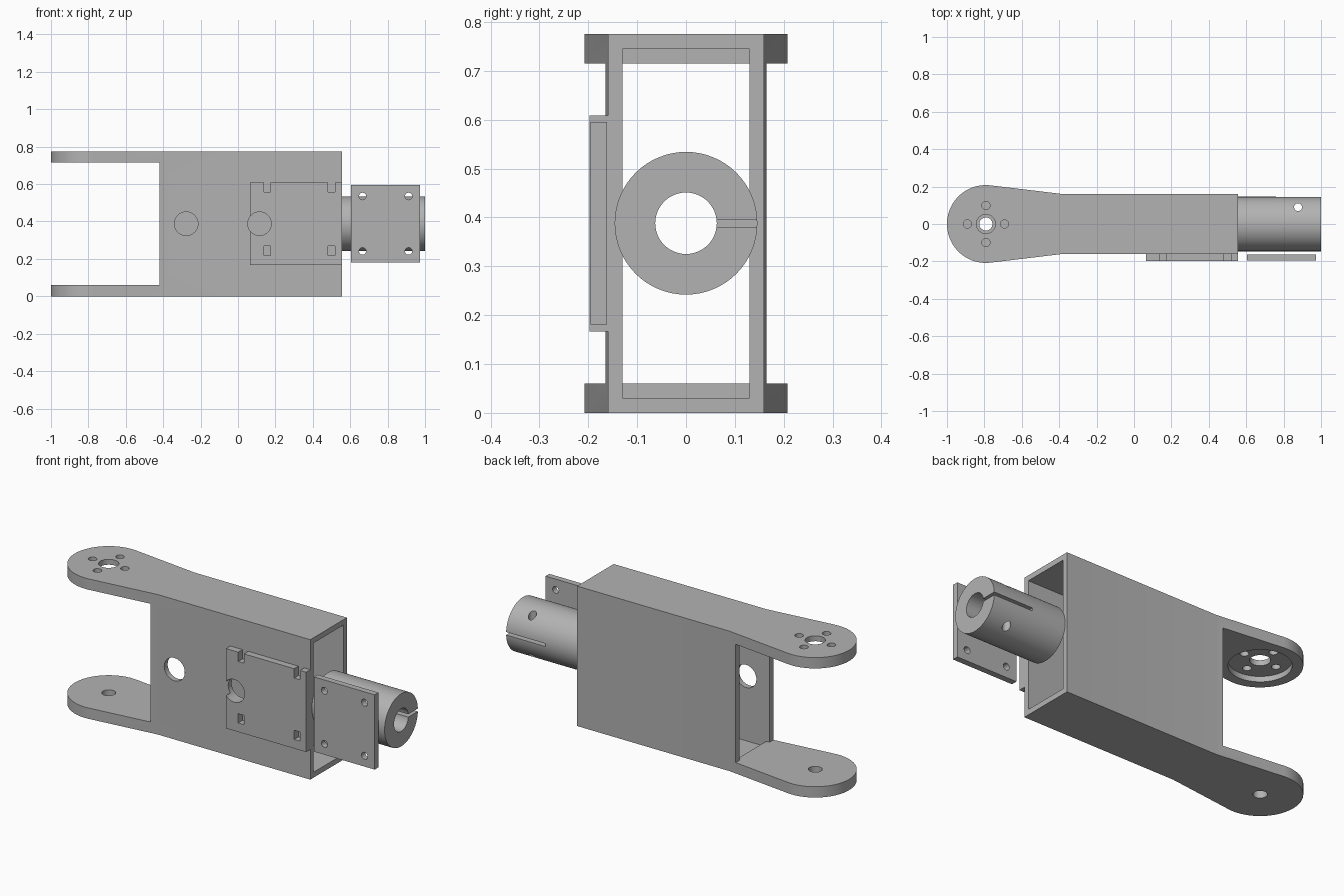
import bpy, bmesh, math
from mathutils import Matrix, Vector

if "Cube" in bpy.data.objects:
    bpy.data.objects.remove(bpy.data.objects["Cube"])

grey = bpy.data.materials.new("plain grey")
grey.use_nodes = True
colour = (0.45, 0.45, 0.45, 1)
grey.diffuse_color = colour
grey.node_tree.nodes["Principled BSDF"].inputs["Base Color"].default_value = colour

MID = 0.388      # height of the centre line
TOP = 0.775
PIVOT = -0.792   # x of the arm pivot


def finish(name, bm):
    bmesh.ops.recalc_face_normals(bm, faces=bm.faces)
    mesh = bpy.data.meshes.new(name)
    bm.to_mesh(mesh)
    bm.free()
    mesh.materials.append(grey)
    ob = bpy.data.objects.new(name, mesh)
    bpy.context.collection.objects.link(ob)
    return ob


def box(name, x, y, z):
    bm = bmesh.new()
    bmesh.ops.create_cube(bm, size=1)
    for v in bm.verts:
        v.co = Vector([(r[0] + r[1]) / 2 + c * (r[1] - r[0]) for c, r in zip(v.co, (x, y, z))])
    return finish(name, bm)


def cylinder(name, centre, radius, length, axis, sides=48):
    bm = bmesh.new()
    turn = Vector((0, 0, 1)).rotation_difference(Vector(axis)).to_matrix().to_4x4()
    bmesh.ops.create_cone(bm, cap_ends=True, segments=sides, radius1=radius, radius2=radius,
                          depth=length, matrix=Matrix.Translation(centre) @ turn)
    return finish(name, bm)


def prism(name, outline, z0, z1):
    bm = bmesh.new()
    face = bm.faces.new([bm.verts.new((x, y, z0)) for x, y in outline])
    new = bmesh.ops.extrude_face_region(bm, geom=[face])["geom"]
    bmesh.ops.translate(bm, vec=(0, 0, z1 - z0), verts=[g for g in new if isinstance(g, bmesh.types.BMVert)])
    return finish(name, bm)


def cut(ob, cutters):
    bpy.context.view_layer.objects.active = ob
    for c in cutters:
        mod = ob.modifiers.new("cut", "BOOLEAN")
        mod.operation = "DIFFERENCE"
        mod.solver = "EXACT"
        mod.object = c
        bpy.ops.object.modifier_apply(modifier=mod.name)
        bpy.data.objects.remove(c)


def smooth(ob):
    bpy.ops.object.select_all(action="DESELECT")
    ob.select_set(True)
    bpy.context.view_layer.objects.active = ob
    bpy.ops.object.shade_smooth_by_angle(angle=math.radians(30))


X, Y, Z = (1, 0, 0), (0, 1, 0), (0, 0, 1)

# Hollow bracket body with two rounded arms
start = math.radians(83)
steps = 48
arc = [start + (2 * math.pi - 2 * start) * i / steps for i in range(steps + 1)]
outline = [(0.555, 0.16), (-0.38, 0.16)]
outline += [(PIVOT + 0.208 * math.cos(a), 0.208 * math.sin(a)) for a in arc]
outline += [(-0.38, -0.16), (0.555, -0.16)]
body = prism("bracket_body", outline, 0, TOP)
cut(body, [
    box("arm_gap", (-1.2, -0.42), (-0.4, 0.4), (0.06, 0.715)),
    box("passage", (-0.5, -0.3), (-0.13, 0.13), (0.06, 0.715)),
    box("cavity", (-0.4, 0.7), (-0.13, 0.13), (0.03, 0.745)),
    cylinder("horn_recess", (PIVOT, 0, 0.695), 0.155, 0.1, Z),
    cylinder("upper_pivot_hole", (PIVOT, 0, TOP), 0.051, 0.2, Z),
    cylinder("lower_pivot_hole", (PIVOT, 0, 0), 0.035, 0.2, Z),
] + [
    cylinder("horn_screw_hole", (PIVOT + 0.099 * dx, 0.099 * dy, TOP), 0.022, 0.2, Z, 24)
    for dx, dy in ((1, 0), (-1, 0), (0, 1), (0, -1))
] + [
    cylinder("cable_hole", (x, -0.15, MID), 0.063, 0.12, Y) for x in (-0.277, 0.115)
])
smooth(body)

# Raised mounting pad on the front wall
pad = box("mounting_pad", (0.065, 0.555), (-0.197, -0.16), (0.167, 0.609))
cut(pad, [cylinder("pad_cable_hole", (0.115, -0.18, MID), 0.063, 0.2, Y)] + [
    box("nut_slot", (x - 0.018, x + 0.018), (-0.3, -0.1), z)
    for x in (0.157, 0.5) for z in ((0.217, 0.268), (0.557, 0.7))
])
smooth(pad)

# Separate cover plate with four screw holes
plate = box("cover_plate", (0.603, 0.974), (-0.195, -0.162), (0.181, 0.595))
cut(plate, [
    cylinder("plate_screw_hole", (x, -0.18, MID + s * 0.147), 0.019, 0.2, Y, 24)
    for x in (0.666, 0.912) for s in (-1, 1)
])
smooth(plate)

# Clamping tube with bore, slit and screw hole
tube = cylinder("clamp_tube", (0.7775, 0, MID), 0.146, 0.445, X, 64)
cut(tube, [
    cylinder("bore", (0.78, 0, MID), 0.063, 0.8, X),
    box("slit", (0.76, 1.2), (0.03, 0.3), (MID - 0.008, MID + 0.008)),
    cylinder("clamp_screw_hole", (0.877, 0.09, MID), 0.021, 0.6, Z, 24),
])
smooth(tube)
